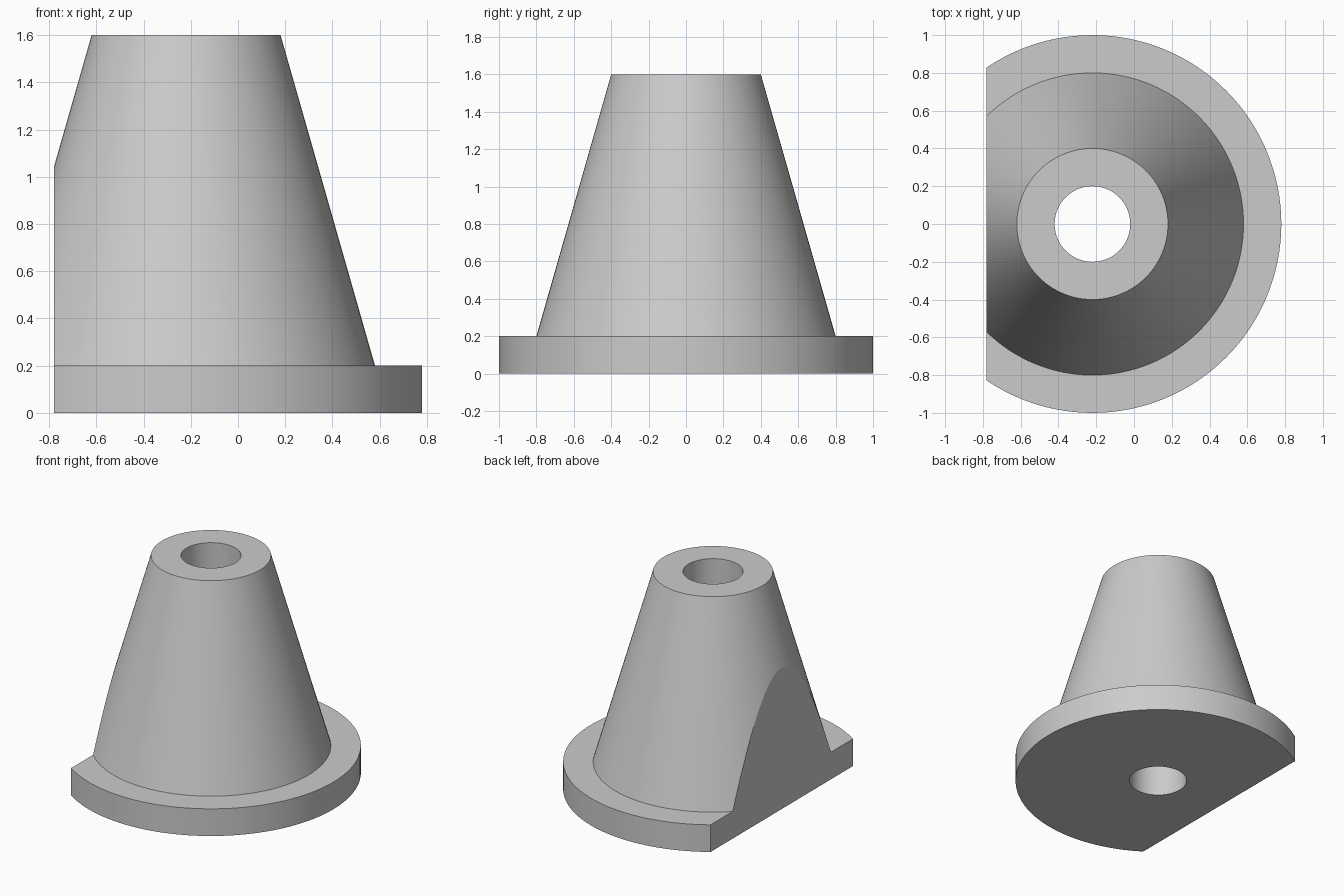
import bpy, bmesh, math
from mathutils import Matrix

if "Cube" in bpy.data.objects:
    bpy.data.objects.remove(bpy.data.objects["Cube"], do_unlink=True)

AXIS_X = -0.22      # centre line of the round body
FLAT_X = -0.78      # plane of the flat cut side
SEGMENTS = 128

# Plain grey material
grey = bpy.data.materials.new("light_grey")
grey.use_nodes = True
colour = (0.6, 0.6, 0.6, 1)
grey.diffuse_color = colour
grey.node_tree.nodes["Principled BSDF"].inputs["Base Color"].default_value = colour

# Half section: through hole, flange, tapered body
profile = [(0.2, 0), (1, 0), (1, 0.2), (0.8, 0.2), (0.4, 1.6), (0.2, 1.6)]

bm = bmesh.new()
points = [bm.verts.new((r, 0, z)) for r, z in profile]
for a, b in zip(points, points[1:] + points[:1]):
    bm.edges.new((a, b))
bmesh.ops.spin(bm, geom=bm.verts[:] + bm.edges[:], cent=(0, 0, 0), axis=(0, 0, 1),
               angle=math.tau, steps=SEGMENTS, use_duplicate=False)
bmesh.ops.remove_doubles(bm, verts=bm.verts, dist=0.0001)
bmesh.ops.transform(bm, matrix=Matrix.Translation((AXIS_X, 0, 0)), verts=bm.verts)

# Slice off one side and close it with a flat face
bmesh.ops.bisect_plane(bm, geom=bm.verts[:] + bm.edges[:] + bm.faces[:], dist=0.00001,
                       plane_co=(FLAT_X, 0, 0), plane_no=(-1, 0, 0), clear_outer=True)
rim = [e for e in bm.edges if e.is_boundary]
bmesh.ops.holes_fill(bm, edges=rim, sides=0)
bmesh.ops.recalc_face_normals(bm, faces=bm.faces)

mesh = bpy.data.meshes.new("flanged_cone")
bm.to_mesh(mesh)
bm.free()
mesh.materials.append(grey)
body = bpy.data.objects.new("flanged_cone", mesh)
bpy.context.collection.objects.link(body)

# Smooth round walls, crisp edges, including the shallow edge around the flat side
mesh.shade_smooth()
mesh.set_sharp_from_angle(angle=math.radians(30))
for edge in mesh.edges:
    if all(abs(mesh.vertices[i].co.x - FLAT_X) < 0.0005 for i in edge.vertices):
        edge.use_edge_sharp = True
